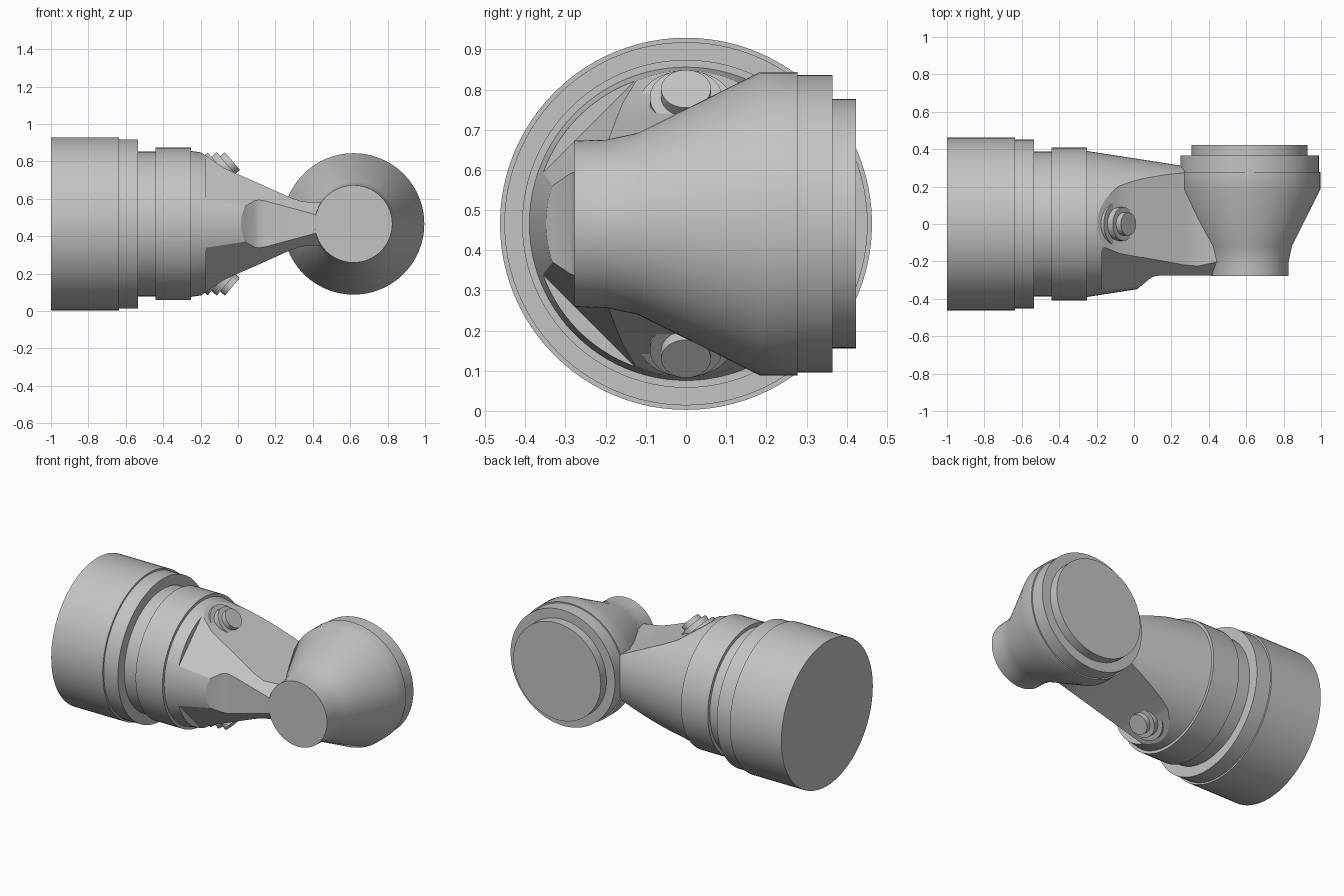
import bpy, bmesh, math
from mathutils import Vector

if "Cube" in bpy.data.objects:
    bpy.data.objects.remove(bpy.data.objects["Cube"], do_unlink=True)

MID = 0.466  # height of both main axes

grey = bpy.data.materials.new("plain_grey")
grey.use_nodes = True
grey.diffuse_color = (0.55, 0.55, 0.55, 1)
grey.node_tree.nodes["Principled BSDF"].inputs["Base Color"].default_value = (0.55, 0.55, 0.55, 1)


def add_object(name, bm):
    bmesh.ops.recalc_face_normals(bm, faces=bm.faces)
    mesh = bpy.data.meshes.new(name)
    bm.to_mesh(mesh)
    bm.free()
    mesh.materials.append(grey)
    obj = bpy.data.objects.new(name, mesh)
    bpy.context.collection.objects.link(obj)
    return obj


def activate(obj):
    bpy.ops.object.select_all(action='DESELECT')
    obj.select_set(True)
    bpy.context.view_layer.objects.active = obj


def smooth(obj, degrees=30):
    activate(obj)
    bpy.ops.object.shade_smooth_by_angle(angle=math.radians(degrees))


def loft(name, loops):
    """Closed skin through matching loops of points, capped at both ends."""
    bm = bmesh.new()
    rings = [[bm.verts.new(p) for p in loop] for loop in loops]
    n = len(rings[0])
    for a, b in zip(rings, rings[1:]):
        for i in range(n):
            j = (i + 1) % n
            bm.faces.new((a[i], a[j], b[j], b[i]))
    bm.faces.new(rings[0])
    bm.faces.new(rings[-1])
    return add_object(name, bm)


def turned(name, profile, origin, axis, segments=96):
    """Solid of revolution from (distance along axis, radius) pairs."""
    axis = Vector(axis).normalized()
    turn = axis.to_track_quat('Z', 'Y')
    origin = Vector(origin)
    angles = [2 * math.pi * i / segments for i in range(segments)]
    return loft(name, [[origin + turn @ Vector((r * math.cos(t), r * math.sin(t), d))
                        for t in angles] for d, r in profile])


# Body: stepped barrel running into a tapered arm
body = turned("barrel_and_arm", [
    (-1, 0.463), (-0.635, 0.463), (-0.635, 0.452), (-0.535, 0.452),
    (-0.535, 0.387), (-0.44, 0.387), (-0.44, 0.408), (-0.25, 0.408),
    (-0.25, 0.39), (0.46, 0.28)], (0, 0, MID), (1, 0, 0))

cutters = []
# Sloping upper and lower flats, and tapering chamfers on the front corners
slope = [(-0.22, 0.40), (-0.2, 0.384), (-0.08, 0.302), (0, 0.265), (0.1, 0.222),
         (0.27, 0.145), (0.34, 0.12), (0.6, 0.105), (0.6, 0.7), (-0.22, 0.7)]
for side, label in ((1, "upper"), (-1, "lower")):
    cutters.append(loft(label + "_flat_cutter", [
        [(x, y, MID + side * h) for x, h in slope] for y in (-0.8, 0.8)]))
    chamfer = []
    for x in (-0.17, 0.6):
        s = 0.437 - 0.27 * x
        chamfer.append([(x, -s, MID), (x, 0, MID + side * s), (x, -0.7, MID + side * 0.7)])
    cutters.append(loft(label + "_chamfer_cutter", chamfer))

# Front relief with a sloped start
relief = [(0.0, -0.36), (0.025, -0.342), (0.09, -0.288), (0.115, -0.278),
          (0.15, -0.275), (0.6, -0.275), (0.6, -0.7), (0.0, -0.7)]
cutters.append(loft("front_relief_cutter", [
    [(x, y, z) for x, y in relief] for z in (-0.3, 1.3)]))

for cutter in cutters:
    cutter.hide_render = True
    mod = body.modifiers.new("cut", 'BOOLEAN')
    mod.operation = 'DIFFERENCE'
    mod.solver = 'EXACT'
    mod.object = cutter
    activate(body)
    bpy.ops.object.modifier_apply(modifier=mod.name)
for cutter in cutters:
    bpy.data.objects.remove(cutter, do_unlink=True)
smooth(body, 20)

# Head: turned across the end of the arm, with a narrow neck at the front
head = turned("cross_head", [
    (-0.277, 0.207), (-0.2, 0.209), (-0.12, 0.226), (0.185, 0.378), (0.278, 0.378),
    (0.278, 0.37), (0.365, 0.37), (0.365, 0.31), (0.423, 0.31)],
    (0.618, 0, MID), (0, 1, 0))
smooth(head)

# Tilted stepped bolts, one above and one below
for side, label in ((1, "upper"), (-1, "lower")):
    bolt = turned(label + "_bolt", [
        (-0.13, 0.12), (-0.07, 0.12), (-0.07, 0.09), (-0.033, 0.09),
        (-0.033, 0.062), (0, 0.062)],
        (-0.03, 0, MID + side * 0.336), (0.76, 0, side * 0.65), 48)
    smooth(bolt)
